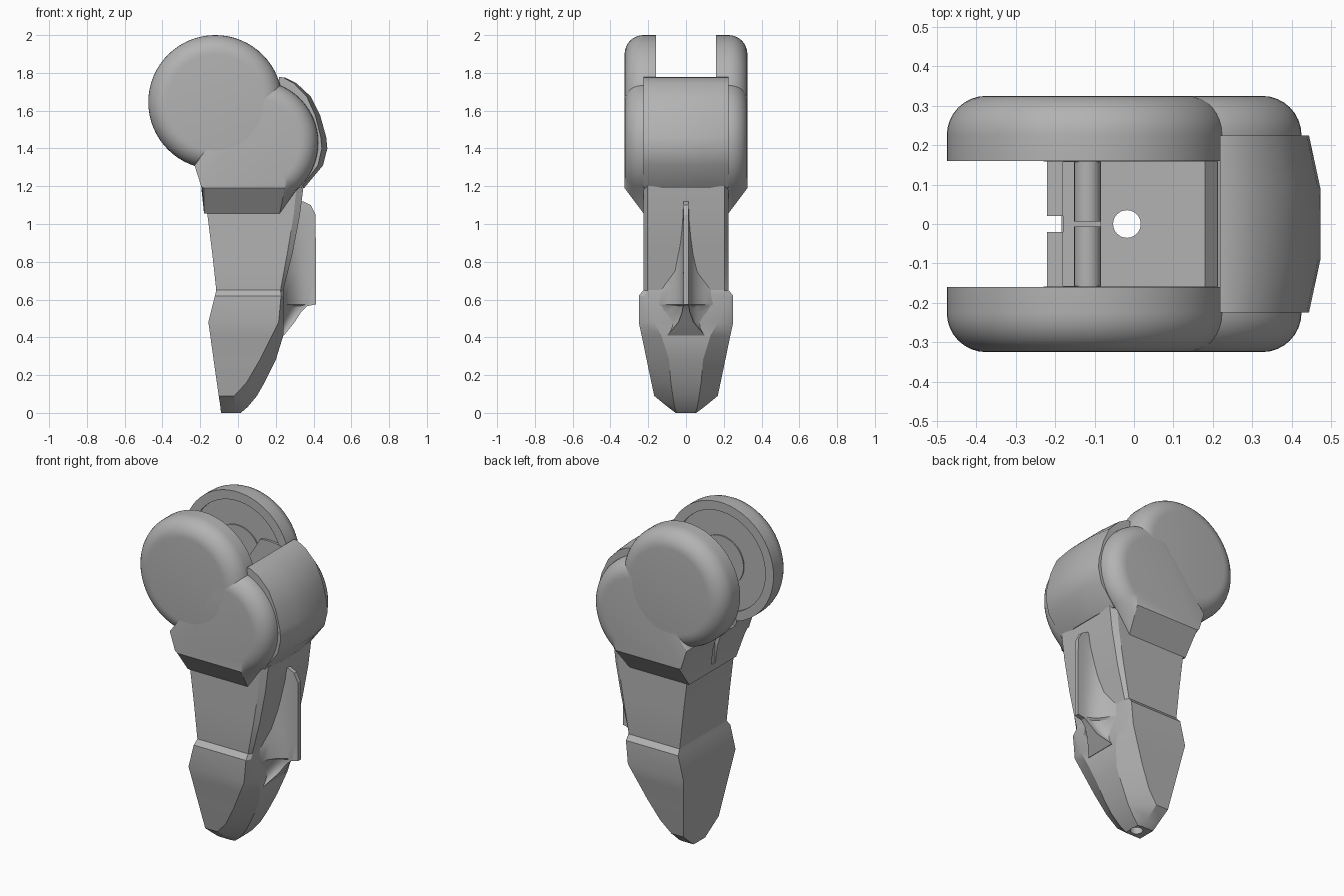
import bpy, bmesh
from math import sin, cos, pi, radians

cube = bpy.data.objects.get("Cube")
if cube:
    bpy.data.objects.remove(cube, do_unlink=True)

grey = bpy.data.materials.new("plain_grey")
grey.use_nodes = True
grey.diffuse_color = (0.45, 0.45, 0.45, 1)
grey.node_tree.nodes["Principled BSDF"].inputs["Base Color"].default_value = grey.diffuse_color


def skin(name, rings):
    """Join rings of equal point count with quads and cap both ends."""
    bm = bmesh.new()
    loops = [[bm.verts.new(p) for p in ring] for ring in rings]
    n = len(rings[0])
    for a, b in zip(loops, loops[1:]):
        for i in range(n):
            j = (i + 1) % n
            bm.faces.new((a[i], a[j], b[j], b[i]))
    bm.faces.new(loops[0])
    bm.faces.new(loops[-1])
    bmesh.ops.recalc_face_normals(bm, faces=bm.faces)
    mesh = bpy.data.meshes.new(name)
    bm.to_mesh(mesh)
    bm.free()
    obj = bpy.data.objects.new(name, mesh)
    bpy.context.collection.objects.link(obj)
    return obj


def plate(name, outline, half):
    """Extrude an x-z outline evenly about y = 0."""
    return skin(name, [[(x, y, z) for x, z in outline] for y in (-half, half)])


def circle(cx, cz, r, y, n=64):
    return [(cx + r * cos(2 * pi * i / n), y, cz + r * sin(2 * pi * i / n)) for i in range(n)]


def cut(obj, cutters):
    for c in cutters:
        mod = obj.modifiers.new("cut", "BOOLEAN")
        mod.operation, mod.solver, mod.object = "DIFFERENCE", "EXACT", c
    dg = bpy.context.evaluated_depsgraph_get()
    mesh = bpy.data.meshes.new_from_object(obj.evaluated_get(dg))
    obj.modifiers.clear()
    obj.data = mesh


def column(name, levels):
    """Stack six-sided sections: height, back x, chamfer x, front x, half widths."""
    return skin(name, [[(xl, -w, z), (xs, -w, z), (xr, -c, z),
                        (xr, c, z), (xs, w, z), (xl, w, z)]
                       for z, xl, xs, xr, w, c in levels])


HALF, FILLET = 0.325, 0.1
fillet = [(HALF - FILLET + FILLET * sin(a), FILLET * (1 - cos(a)))
          for a in (pi / 2 * k / 8 for k in range(9))]
parts = []

# Round knuckle cheeks with ringed inner faces
for s, side in ((-1, "right"), (1, "left")):
    steps = [(0.165, 0.15), (0.172, 0.15), (0.172, 0.3), (0.16, 0.3), (0.16, 0.355)]
    steps += [(y, 0.355 - d) for y, d in fillet]
    parts.append(skin(side + "_knuckle_cheek",
                      [circle(-0.12, 1.645, r, s * y) for y, r in steps]))

# Lower knuckle housing with a sloping skirt


def housing_ring(y, inset):
    rise = max(0, (abs(y) - 0.22) / 0.105) * 0.14
    ring = [(0.095 + (0.33 - inset) * cos(a), y, 1.43 + (0.33 - inset) * sin(a))
            for a in (radians(100 - 6.25 * k) for k in range(25))]
    return ring + [(0.22 + rise * 0.2, y, 1.05 + rise), (-0.18, y, 1.05 + rise),
                   (-0.195, y, 1.2), (-0.23, y, 1.31)]


sides = [housing_ring(y, d) for y, d in fillet]
housing = skin("knuckle_housing", [[(x, -y, z) for x, y, z in r] for r in reversed(sides)] + sides)

# Middle segment
middle = column("middle_segment", [
    (1.2, -0.195, 0.31, 0.347, 0.225, 0.205),
    (1.05, -0.162, 0.295, 0.328, 0.225, 0.205),
    (0.85, -0.137, 0.262, 0.29, 0.225, 0.205),
    (0.65, -0.115, 0.225, 0.24, 0.225, 0.205),
    (0.45, -0.1, 0.18, 0.2, 0.2, 0.15)])

# Tapered fingertip
tip = column("fingertip", [
    (0.65, -0.115, 0.225, 0.24, 0.225, 0.2),
    (0.62, -0.122, 0.228, 0.242, 0.25, 0.22),
    (0.48, -0.157, 0.215, 0.242, 0.25, 0.17),
    (0.41, -0.147, 0.18, 0.24, 0.235, 0.13),
    (0.28, -0.129, 0.115, 0.2, 0.208, 0.09),
    (0.16, -0.112, 0.045, 0.14, 0.183, 0.08),
    (0.09, -0.102, -0.02, 0.1, 0.168, 0.07),
    (0.03, -0.093, -0.015, 0.05, 0.095, 0.06),
    (0.0, -0.09, -0.01, 0.015, 0.055, 0.05)])

# Cutters: joint pocket, rear slot, pin groove and the cord channel
pocket = plate("pocket_cutter", [(-0.6, 1.28), (0.18, 1.28), (0.215, 1.78),
                                 (0.215, 2.1), (-0.6, 2.1)], 0.158)
slot = plate("slot_cutter", [(-0.4, 1.1), (-0.18, 1.1), (-0.18, 1.4), (-0.4, 1.4)], 0.02)
groove = plate("groove_cutter", [(-0.18, 1.22), (-0.085, 1.22), (-0.085, 1.4), (-0.18, 1.4)], 0.157)
channel = skin("channel_cutter", [[(x, y, z) for x, _, y in circle(-0.018, 0, 0.035, 0, 32)]
                                  for z in (-0.2, 2.2)])
cut(housing, [pocket, slot, groove, channel])
cut(middle, [slot, channel])
cut(tip, [channel])
for c in (pocket, slot, groove, channel):
    bpy.data.objects.remove(c, do_unlink=True)
parts += [housing, middle, tip]

# Cord pin in two halves
for s, side in ((-1, "right"), (1, "left")):
    parts.append(skin(side + "_cord_pin", [circle(-0.118, 1.255, 0.034, s * y, 24)
                                           for y in (0.006, 0.165)]))

# Knuckle cover, narrower towards its outer surface
outer = [(0.25, 1.775), (0.31, 1.745), (0.385, 1.675), (0.435, 1.575),
         (0.467, 1.46), (0.473, 1.4), (0.45, 1.31), (0.35, 1.19)]


def cover_ring(y, shrink):
    pts = [(0.22, 1.2), (0.218, 1.778)]
    pts += [(0.15 + (x - 0.15) * shrink, z) for x, z in outer]
    return [(x, y, z) for x, z in pts]


parts.append(skin("knuckle_cover", [cover_ring(y, k) for y, k in (
    (-0.225, 0.91), (-0.09, 1), (0.09, 1), (0.225, 0.91))]))

# Pad fin, flaring into the front of the finger


def fin_ring(z, root, edge, flare, thin):
    half = [(root + (edge - root) * t / 8, thin + (flare - thin) * (1 - t / 8) ** 3)
            for t in range(9)]
    return [(x, w, z) for x, w in half] + [(x, -w, z) for x, w in reversed(half)]


parts.append(skin("pad_fin", [fin_ring(*v) for v in (
    (1.12, 0.3, 0.345, 0.016, 0.012), (1.1, 0.3, 0.385, 0.018, 0.013),
    (1.05, 0.29, 0.41, 0.02, 0.013), (0.9, 0.27, 0.412, 0.045, 0.013),
    (0.75, 0.24, 0.412, 0.085, 0.013), (0.67, 0.22, 0.412, 0.17, 0.013),
    (0.575, 0.22, 0.412, 0.2, 0.013), (0.565, 0.22, 0.365, 0.2, 0.016),
    (0.535, 0.22, 0.335, 0.19, 0.02), (0.48, 0.21, 0.3, 0.16, 0.04),
    (0.41, 0.2, 0.243, 0.12, 0.1))]))

# Colour and shading
bpy.ops.object.select_all(action="DESELECT")
for obj in parts:
    obj.data.materials.clear()
    obj.data.materials.append(grey)
    obj.select_set(True)
bpy.context.view_layer.objects.active = parts[0]
bpy.ops.object.shade_smooth_by_angle(angle=radians(25))
